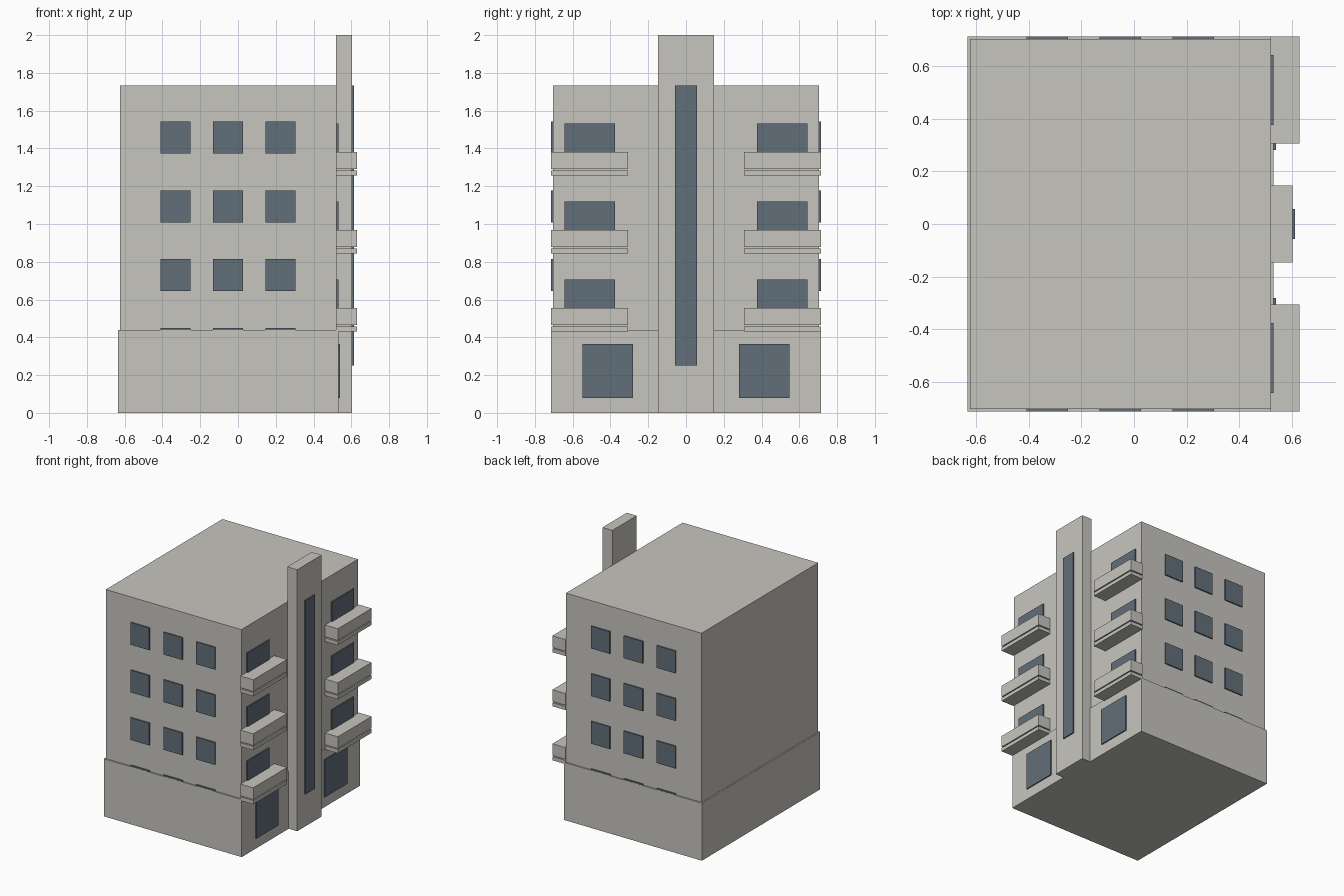
import bpy
import bmesh

cube = bpy.data.objects.get("Cube")
if cube:
    bpy.data.objects.remove(cube, do_unlink=True)


def make_material(name, rgb):
    mat = bpy.data.materials.new(name)
    mat.use_nodes = True
    mat.diffuse_color = (*rgb, 1)
    mat.node_tree.nodes["Principled BSDF"].inputs["Base Color"].default_value = (*rgb, 1)
    return mat


concrete = make_material("warm grey concrete", (0.57, 0.56, 0.52))
glass = make_material("slate blue glass", (0.122, 0.156, 0.195))


def box(name, xs, ys, zs, mat):
    """Box spanning the given (low, high) pair on each axis."""
    bm = bmesh.new()
    bmesh.ops.create_cube(bm, size=1)
    for v in bm.verts:
        v.co = [span[int(c > 0)] for c, span in zip(v.co, (xs, ys, zs))]
    mesh = bpy.data.meshes.new(name)
    bm.to_mesh(mesh)
    bm.free()
    mesh.materials.append(mat)
    obj = bpy.data.objects.new(name, mesh)
    bpy.context.collection.objects.link(obj)
    return obj


def mirrored(span, side):
    return tuple(sorted(side * c for c in span))


# Main masses
box("ground_floor", (-0.635, 0.532), (-0.715, 0.715), (0, 0.44), concrete)
box("upper_floors", (-0.625, 0.522), (-0.705, 0.705), (0.44, 1.733), concrete)

# Stair tower with a tall glazed strip
box("stair_tower", (0.52, 0.604), (-0.147, 0.147), (0, 2), concrete)
box("stair_window", (0.604, 0.613), (-0.057, 0.057), (0.25, 1.733), glass)

for side, label in ((-1, "front"), (1, "back")):
    # Small windows; the lowest row is mostly hidden by the ground floor
    for row in range(4):
        top = 1.542 - 0.364 * row
        for col in range(3):
            left = -0.41 + 0.278 * col
            box(f"{label}_window_{row}_{col}", (left, left + 0.159),
                mirrored((0.705, 0.7145), side), (top - 0.17, top), glass)

    # Balconies, each a solid parapet over a thin slab, with a window behind
    for level in range(3):
        z = 0.43 + 0.413 * level
        ys = mirrored((0.306, 0.715), side)
        box(f"{label}_balcony_slab_{level}", (0.52, 0.63), ys, (z, z + 0.028), concrete)
        box(f"{label}_balcony_parapet_{level}", (0.52, 0.63), ys, (z + 0.036, z + 0.126), concrete)
        box(f"{label}_balcony_window_{level}", (0.522, 0.5315),
            mirrored((0.377, 0.644), side), (z + 0.04, z + 0.276), glass)

    # Street-level glazing
    box(f"{label}_entrance_window", (0.532, 0.5405),
        mirrored((0.281, 0.549), side), (0.08, 0.366), glass)
